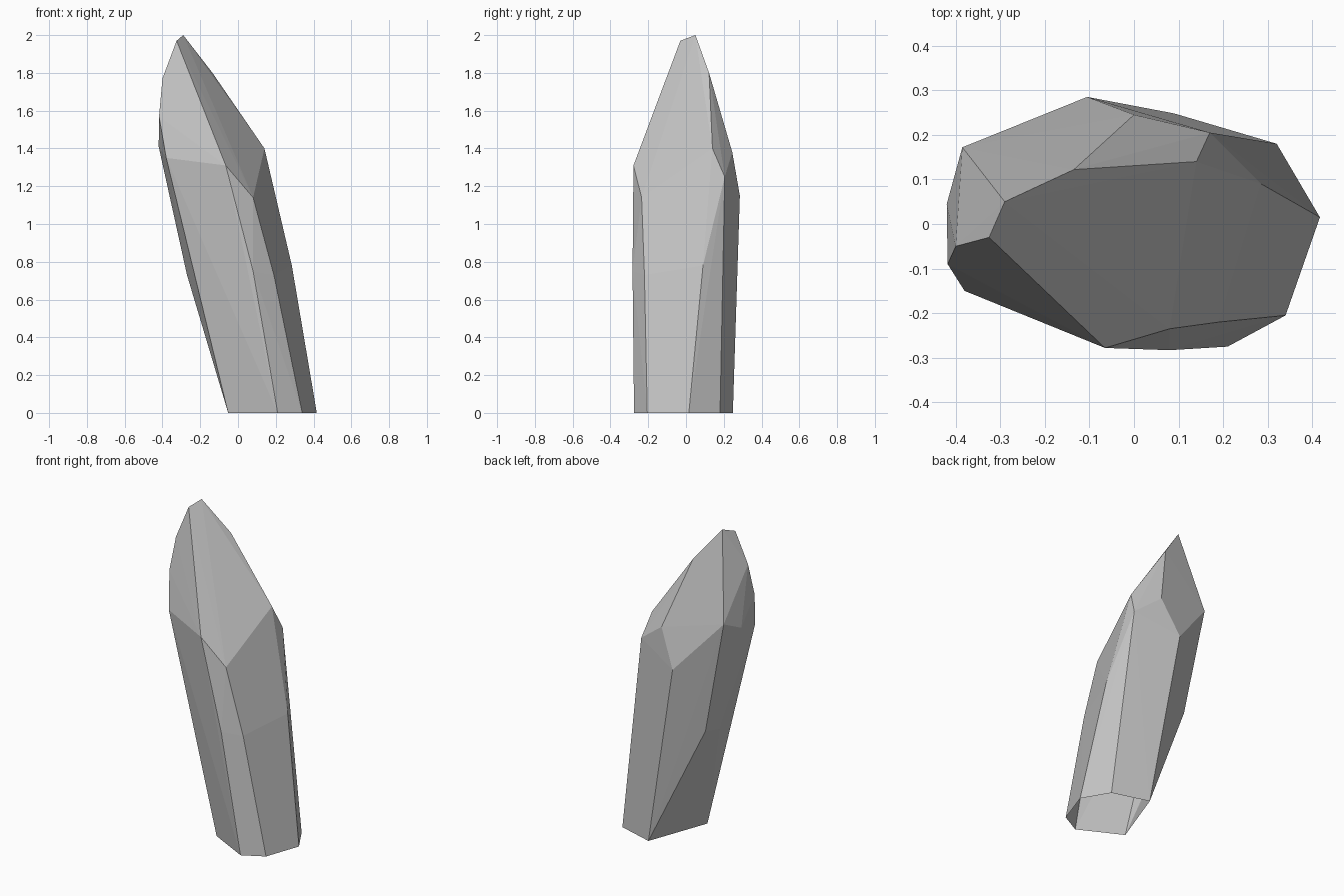
import bpy
import bmesh

# Remove the default cube
default_cube = bpy.data.objects.get("Cube")
if default_cube is not None:
    bpy.data.objects.remove(default_cube, do_unlink=True)


def make_material(name, color):
    """Create one plain flat material."""
    material = bpy.data.materials.new(name)
    material.use_nodes = True
    material.diffuse_color = color
    shader = material.node_tree.nodes.get("Principled BSDF")
    shader.inputs["Base Color"].default_value = color
    shader.inputs["Roughness"].default_value = 0.8
    return material


def make_faceted_stone(name, rings, material):
    """Wrap the corner rings in flat convex facets, open underneath."""
    bm = bmesh.new()
    for ring in rings:
        for corner in ring:
            bm.verts.new(corner)
    hull = bmesh.ops.convex_hull(bm, input=list(bm.verts))
    leftovers = set(hull["geom_interior"]) | set(hull["geom_unused"])
    inner_verts = [g for g in leftovers if isinstance(g, bmesh.types.BMVert)]
    bmesh.ops.delete(bm, geom=inner_verts, context="VERTS")
    bmesh.ops.recalc_face_normals(bm, faces=list(bm.faces))
    underside = [face for face in bm.faces if face.normal.z < -0.9]
    bmesh.ops.delete(bm, geom=underside, context="FACES")
    for face in bm.faces:
        face.smooth = False
    mesh = bpy.data.meshes.new(name)
    bm.to_mesh(mesh)
    bm.free()
    mesh.materials.append(material)
    stone = bpy.data.objects.new(name, mesh)
    bpy.context.collection.objects.link(stone)
    return stone


# Open foot of the leaning crystal
foot = [(.417, .015, 0), (.32, .18, 0), (.09, .248, 0),
        (-.052, -.14, 0), (.21, -.275, 0), (.34, -.205, 0)]

# Slight bulge along the shaft
waist = [(.285, .09, .78), (-.245, .155, .75), (-.27, .05, .73),
         (.08, -.283, .75), (.19, -.22, .73)]

# Uneven shoulder where the shaft meets the point
shoulder = [(.08, -.235, 1.14), (-.065, -.278, 1.31), (-.38, -.15, 1.35),
            (-.42, .045, 1.41), (-.385, .172, 1.47), (-.105, .285, 1.15),
            (0, .245, 1.38), (.17, .205, 1.25), (.14, .14, 1.4)]

# Slanted point with a short ridge at the tip
point = [(-.418, -.09, 1.57), (-.4, -.05, 1.77), (-.135, .122, 1.8),
         (-.325, -.03, 1.97), (-.29, .05, 2)]

grey_stone = make_material("grey_stone", (.55, .55, .55, 1))
make_faceted_stone("crystal_shard", [foot, waist, shoulder, point], grey_stone)
